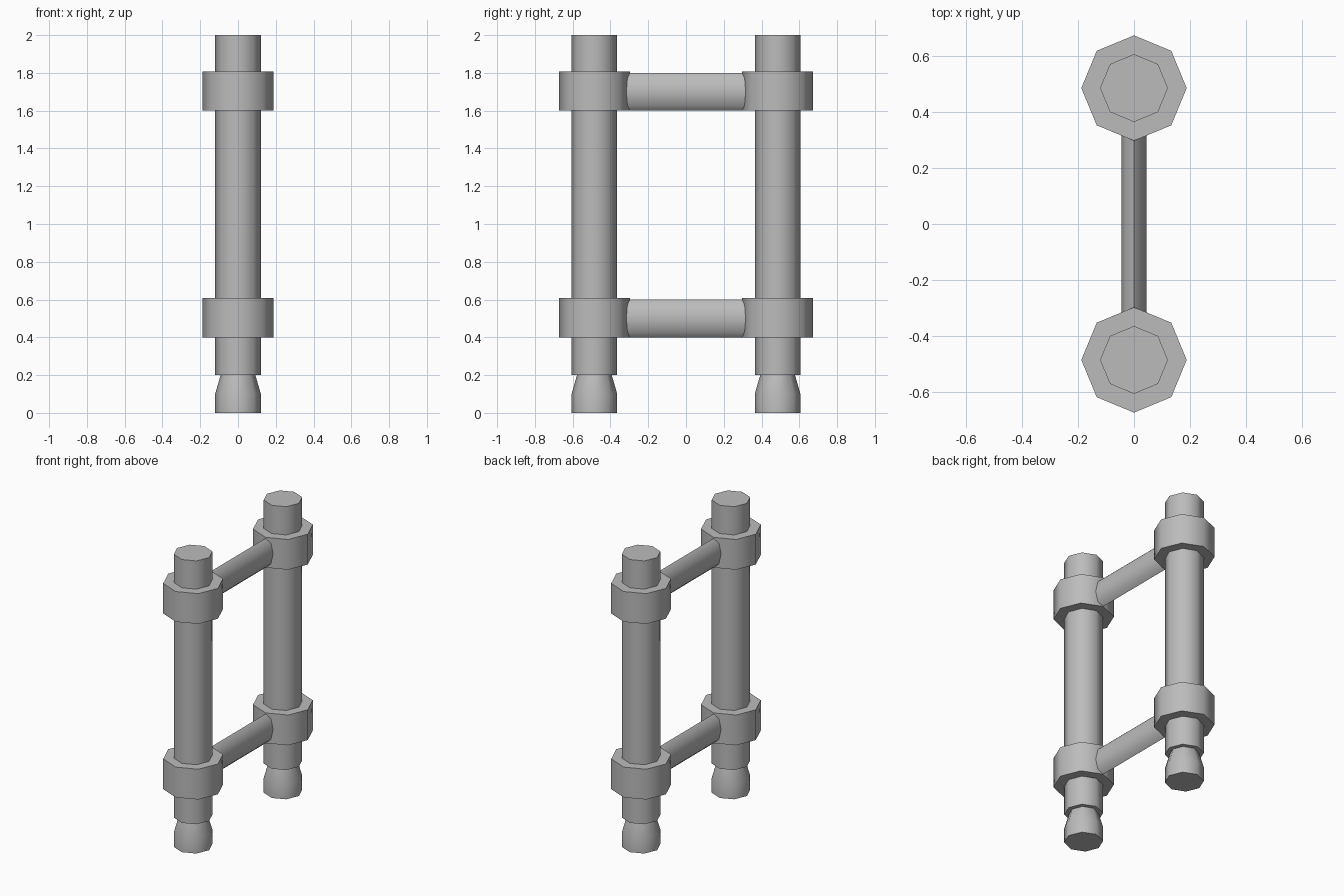
import bpy, bmesh, math
from mathutils import Matrix

if "Cube" in bpy.data.objects:
    bpy.data.objects.remove(bpy.data.objects["Cube"])

grey = bpy.data.materials.new("light_grey")
grey.diffuse_color = (0.5, 0.5, 0.5, 1)
grey.use_nodes = True
grey.node_tree.nodes["Principled BSDF"].inputs["Base Color"].default_value = grey.diffuse_color

SIDES = 8
POST_Y = 0.485


def loft(name, rings, matrix):
    """Closed octagonal solid; each ring is (height, radius_a, radius_b, twist)."""
    bm = bmesh.new()
    loops = []
    for h, ra, rb, twist in rings:
        angles = [2 * math.pi * i / SIDES + twist for i in range(SIDES)]
        loops.append([bm.verts.new((ra * math.cos(a), rb * math.sin(a), h)) for a in angles])
    for low, high in zip(loops, loops[1:]):
        for i in range(SIDES):
            j = (i + 1) % SIDES
            bm.faces.new((low[i], low[j], high[j], high[i]))
    bm.faces.new(loops[0][::-1])
    bm.faces.new(loops[-1])
    bm.transform(matrix)
    bmesh.ops.recalc_face_normals(bm, faces=bm.faces)
    mesh = bpy.data.meshes.new(name)
    bm.to_mesh(mesh)
    bm.free()
    mesh.materials.append(grey)
    obj = bpy.data.objects.new(name, mesh)
    bpy.context.collection.objects.link(obj)
    bpy.ops.object.select_all(action='DESELECT')
    obj.select_set(True)
    bpy.context.view_layer.objects.active = obj
    bpy.ops.object.shade_smooth_by_angle(angle=math.radians(50))
    return obj


def round_rings(pairs):
    return [(h, r, r, 0) for h, r in pairs]


for side, y in (("front", -POST_Y), ("back", POST_Y)):
    at = Matrix.Translation((0, y, 0))
    # Upright post
    loft(side + "_post", round_rings([(0.2, 0.121), (2.0, 0.121)]), at)
    # Flared foot plug
    loft(side + "_foot", round_rings([(0, 0.121), (0.1, 0.121), (0.2, 0.092)]), at)
    # Clamp collars
    for level, z in (("lower", 0.4), ("upper", 1.6)):
        loft(f"{side}_{level}_collar",
             round_rings([(z, 0.188), (z + 0.207, 0.188)]), at)

# Oval cross rails, laid along y between the collars
for level, z in (("lower", 0.5), ("upper", 1.7)):
    lay = Matrix.Translation((0, 0, z)) @ Matrix.Rotation(math.radians(90), 4, 'X')
    loft(level + "_rail", [(-0.33, 0.045, 0.1, 0), (0.33, 0.045, 0.1, 0)], lay)
